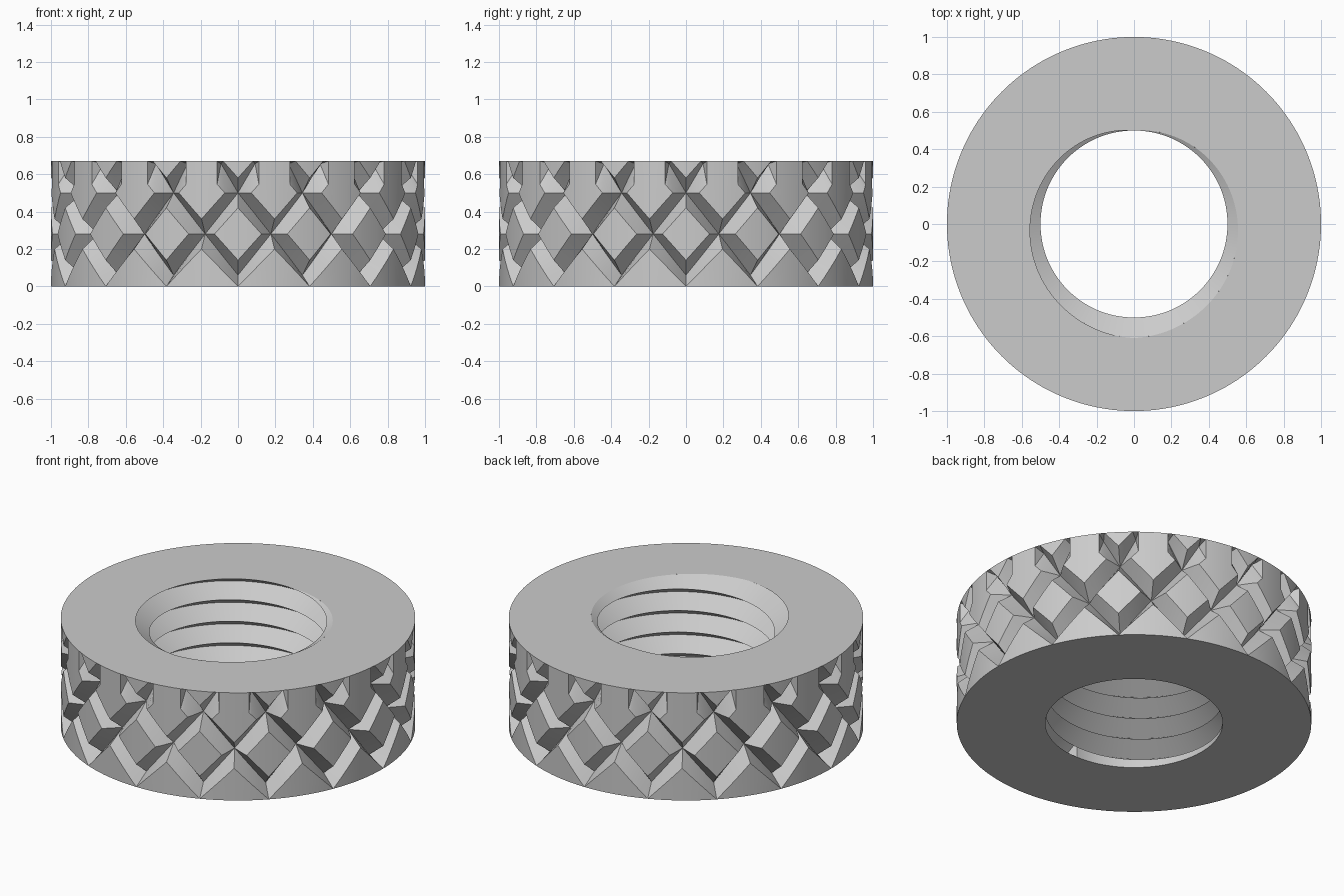
import bpy, bmesh
from math import pi, cos, sin
from mathutils import Vector

H = 0.67            # height
CREST, ROOT = 0.50, 0.61
THREADS = 5
PITCH = H / THREADS
SECTORS = 16
DEEP = 0.90         # groove floor radius

cube = bpy.data.objects.get("Cube")
if cube:
    bpy.data.objects.remove(cube, do_unlink=True)

steel = bpy.data.materials.new("grey_steel")
steel.use_nodes = True
grey = (0.6, 0.6, 0.6, 1)
steel.diffuse_color = grey
steel.node_tree.nodes["Principled BSDF"].inputs["Base Color"].default_value = grey


def bore_radius(turn, z):
    """Triangular right-hand thread; turn is counted from +y."""
    if z < 1e-5:
        return CREST
    phase = (z / PITCH - turn) % 1
    return CREST + (ROOT - CREST) * (1 - abs(2 * phase - 1))


def finish(bm, name):
    mesh = bpy.data.meshes.new(name)
    bm.to_mesh(mesh)
    bm.free()
    mesh.materials.append(steel)
    obj = bpy.data.objects.new(name, mesh)
    bpy.context.collection.objects.link(obj)
    bpy.ops.object.select_all(action='DESELECT')
    obj.select_set(True)
    bpy.context.view_layer.objects.active = obj
    bpy.ops.object.shade_smooth_by_angle(angle=pi / 9)
    return obj


# Half a knurl sector, unrolled: (sideways 0..1, height, radius)
points = {
    "low": (0, 0, 1), "floor_low": (0, .06, DEEP), "dia_bot": (0, .14, 1),
    "dia_top": (0, .42, 1), "floor_top": (0, .50, DEEP), "tip": (0, .58, 1),
    "rim_mid": (0, H, 1), "base_side": (1, 0, 1), "tri_top": (1, .20, 1),
    "floor_side": (1, .28, DEEP), "field_bot": (1, .36, 1), "rim_side": (1, H, 1),
    "dia_side": (.64, .28, 1), "field_corner": (.36, .50, 1),
    "notch_low": (.57, .546, 1), "notch_rim": (.57, H, 1),
    "tip_rim": (.41, H, 1), "notch_floor": (.5, .655, .93),
}
faces = [
    "low base_side tri_top",                            # lower triangle
    "low tri_top floor_side floor_low",                 # groove walls
    "floor_low floor_side dia_side dia_bot",
    "dia_bot dia_side dia_top",                         # diamond
    "dia_top dia_side floor_side floor_top",
    "floor_top floor_side field_bot field_corner",
    "field_corner field_bot notch_low",                 # upper field
    "notch_low field_bot rim_side notch_rim",
    "floor_top field_corner notch_low notch_floor",     # notch under the rim
    "notch_low notch_rim notch_floor",
    "floor_top notch_floor tip_rim tip",
    "notch_floor notch_rim tip_rim",
    "tip tip_rim rim_mid",
]

# Knurled body: mirror the half sector, slice it finely, repeat and wrap
bm = bmesh.new()
for side in (1, -1):
    v = {n: bm.verts.new((side * u, -r, z)) for n, (u, z, r) in points.items()}
    for f in faces:
        bm.faces.new([v[n] for n in f.split()[::side]])
bmesh.ops.remove_doubles(bm, verts=bm.verts[:], dist=1e-5)
for i in range(-3, 4):
    bmesh.ops.bisect_plane(bm, geom=bm.verts[:] + bm.edges[:] + bm.faces[:],
                           plane_co=(i / 4, 0, 0), plane_no=(1, 0, 0), dist=1e-5)
sector = bm.verts[:] + bm.edges[:] + bm.faces[:]
for i in range(1, SECTORS):
    copy = bmesh.ops.duplicate(bm, geom=sector)["geom"]
    bmesh.ops.translate(bm, vec=(2 * i, 0, 0),
                        verts=[g for g in copy if isinstance(g, bmesh.types.BMVert)])
for vert in bm.verts:
    a, r = -pi / 2 + vert.co.x * pi / SECTORS, -vert.co.y
    vert.co = Vector((r * cos(a), r * sin(a), vert.co.z))
bmesh.ops.remove_doubles(bm, verts=bm.verts[:], dist=1e-4)

# Flat end faces, drawn in from the rims to the bore
for level, up in ((0, -1), (H, 1)):
    rim = [e for e in bm.edges if e.is_boundary
           and all(abs(p.co.z - level) < 1e-4 for p in e.verts)]
    new = bmesh.ops.extrude_edge_only(bm, edges=rim)["geom"]
    for vert in (g for g in new if isinstance(g, bmesh.types.BMVert)):
        turn = Vector((0, 1)).angle_signed(vert.co.xy) / -(2 * pi)
        vert.co.xy = vert.co.xy.normalized() * bore_radius(turn, level)
    for face in (g for g in new if isinstance(g, bmesh.types.BMFace)):
        face.normal_update()
        if face.normal.z * up < 0:
            face.normal_flip()
finish(bm, "knurled_body")

# Threaded bore: rows follow the helix and are clipped at both ends
bm = bmesh.new()
SEGMENTS = 128
columns = []
for i in range(SEGMENTS + 1):
    turn = i / SEGMENTS
    a = pi / 2 + 2 * pi * turn
    column = []
    for k in range(-3, 2 * THREADS + 2):
        z = min(max((k / 2 + turn) * PITCH, 0), H)
        r = bore_radius(turn, z)
        column.append(bm.verts.new((r * cos(a), r * sin(a), z)))
    columns.append(column)
for left, right in zip(columns, columns[1:]):
    for k in range(len(left) - 1):
        bm.faces.new((left[k], left[k + 1], right[k + 1], right[k]))
bmesh.ops.remove_doubles(bm, verts=bm.verts[:], dist=1e-5)
bmesh.ops.dissolve_degenerate(bm, edges=bm.edges[:], dist=1e-5)
finish(bm, "threaded_bore")
